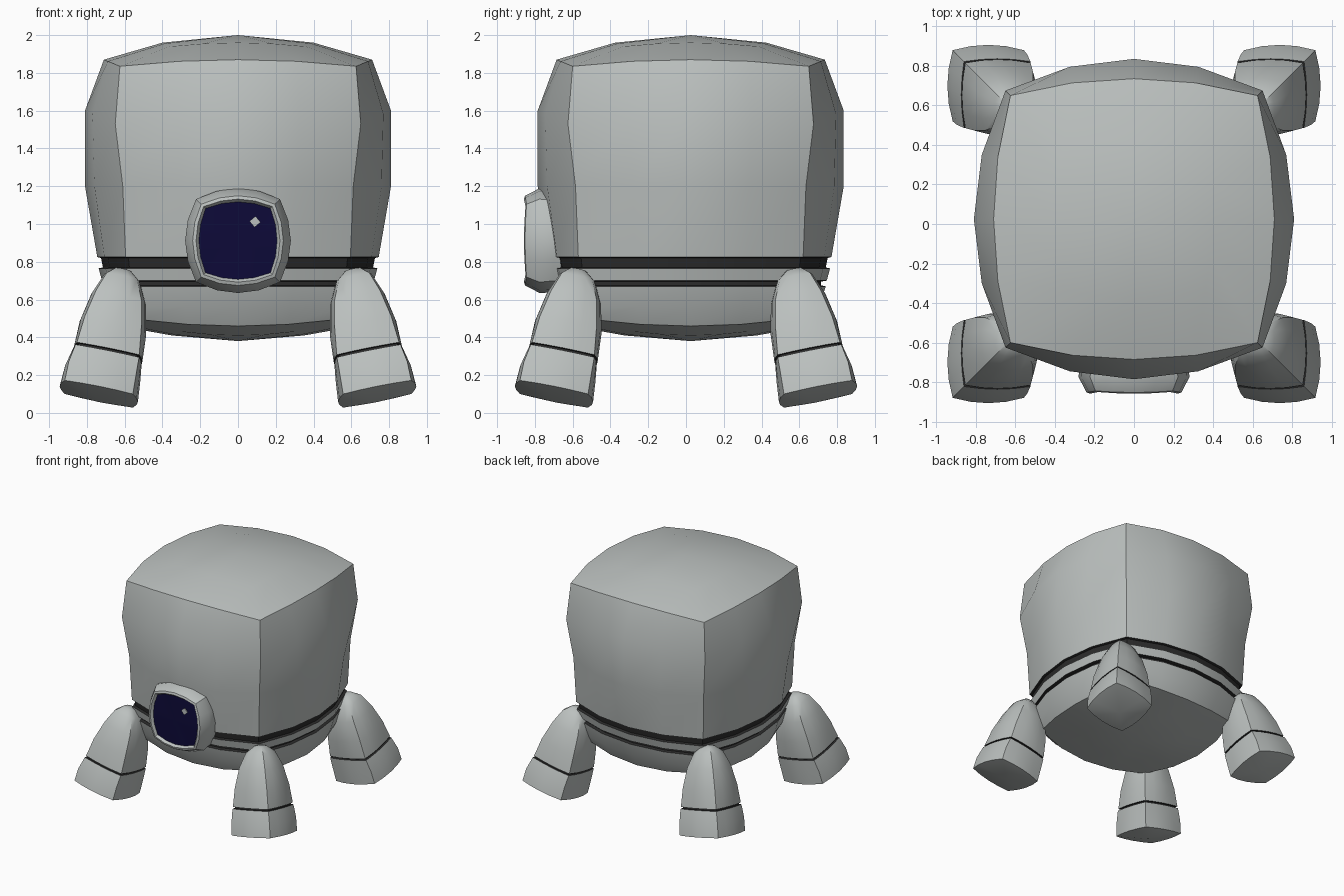
import bpy, bmesh, math

if "Cube" in bpy.data.objects:
    bpy.data.objects.remove(bpy.data.objects["Cube"])


def material(name, rgb):
    m = bpy.data.materials.new(name)
    m.diffuse_color = (*rgb, 1)
    m.use_nodes = True
    m.node_tree.nodes["Principled BSDF"].inputs["Base Color"].default_value = m.diffuse_color
    return m


MATS = [material("light grey", (0.50, 0.53, 0.52)),
        material("dark groove", (0.025, 0.025, 0.025)),
        material("navy lens", (0.004, 0.003, 0.04))]


def pillow(mid, corner):
    """Square with bowed sides: 16 points plus how near each is to a corner."""
    pts = []
    for side in range(4):
        for t in (-1, -0.5, 0, 0.5):
            u, v = corner * t, -(corner + (mid - corner) * (1 - t * t))
            for _ in range(side):
                u, v = -v, u
            pts.append((u, v, t * t))
    return pts


def loft(name, start, rings, end, place, angle=33):
    """rings: (height, mid, corner, corner height shift, centre shift, band material)."""
    bm = bmesh.new()
    loops = []
    for h, mid, corner, dh, shift, _ in rings:
        loops.append([bm.verts.new(place(u, v, h + dh * f, shift))
                      for u, v, f in pillow(mid, corner)])
    for i in range(len(loops) - 1):
        a, b = loops[i], loops[i + 1]
        for k in range(16):
            n = (k + 1) % 16
            bm.faces.new((a[k], a[n], b[n], b[k])).material_index = rings[i][5]
    # pointed caps
    for (h, shift, mat), loop in ((start, loops[0]), (end, loops[-1])):
        c = bm.verts.new(place(0, 0, h, shift))
        for k in range(16):
            bm.faces.new((loop[k], loop[(k + 1) % 16], c)).material_index = mat
    bmesh.ops.recalc_face_normals(bm, faces=bm.faces)
    me = bpy.data.meshes.new(name)
    bm.to_mesh(me)
    bm.free()
    for m in MATS:
        me.materials.append(m)
    me.shade_smooth()
    me.set_sharp_from_angle(angle=math.radians(angle))
    ob = bpy.data.objects.new(name, me)
    bpy.context.collection.objects.link(ob)
    return ob


# Body: domed shell, two dark grooves around a belt, shallow bowl below
loft("body", (0.38, 0, 0), [
    (0.41, 0.35, 0.30, 0.02, 0, 0),
    (0.46, 0.63, 0.53, 0.035, 0, 0),
    (0.56, 0.68, 0.56, 0, 0, 0),
    (0.67, 0.715, 0.58, 0, 0, 1),
    (0.675, 0.69, 0.56, 0, 0, 1),
    (0.695, 0.69, 0.56, 0, 0, 1),
    (0.70, 0.72, 0.582, 0, 0, 0),
    (0.765, 0.738, 0.592, 0, 0, 1),
    (0.77, 0.715, 0.575, 0, 0, 1),
    (0.82, 0.725, 0.58, 0, 0, 1),
    (0.825, 0.745, 0.595, 0, 0, 0),
    (1.20, 0.81, 0.61, 0, 0, 0),
    (1.60, 0.81, 0.65, -0.07, 0, 0),
    (1.87, 0.71, 0.625, -0.035, 0, 0),
    (1.96, 0.40, 0.36, -0.02, 0, 0),
], (2.0, 0, 0), lambda u, v, h, s: (u, v + 0.025, h))

# Eye: bulging housing with a sunken lens
loft("eye", (0.62, 0, 0), [
    (0.62, 0.265, 0.21, 0, 0, 0),
    (0.70, 0.277, 0.215, 0, 0, 0),
    (0.775, 0.280, 0.222, 0, 0, 0),
    (0.852, 0.240, 0.195, -0.008, 0, 0),
    (0.858, 0.222, 0.182, -0.008, 0, 0),
    (0.838, 0.207, 0.172, -0.008, 0, 2),
], (0.842, 0, 2), lambda u, v, h, s: (u, -h, 0.912 + v * 0.99))

# Lens glint: thin tilted diamond
bm = bmesh.new()
bmesh.ops.create_cube(bm, size=1)
for v in bm.verts:
    x, z = v.co.x * 0.042, v.co.z * 0.042
    a = math.radians(40)
    v.co = (0.09 + x * math.cos(a) - z * math.sin(a), -0.844 + v.co.y * 0.006,
            1.012 + x * math.sin(a) + z * math.cos(a))
me = bpy.data.meshes.new("lens_glint")
bm.to_mesh(me)
bm.free()
me.materials.append(MATS[0])
bpy.context.collection.objects.link(bpy.data.objects.new("lens_glint", me))

# Legs: four splayed stubby legs, each with a groove above the foot
LEG = [
    (0.10, 0.207, 0.18, 0, 0.737, 0),
    (0.20, 0.200, 0.178, 0, 0.718, 0),
    (0.295, 0.182, 0.168, 0, 0.692, 1),
    (0.297, 0.168, 0.154, 0, 0.691, 1),
    (0.306, 0.168, 0.154, 0, 0.689, 1),
    (0.308, 0.182, 0.165, 0, 0.688, 0),
    (0.45, 0.176, 0.150, 0, 0.662, 0),
    (0.60, 0.145, 0.120, 0, 0.632, 0),
    (0.71, 0.095, 0.080, 0, 0.615, 0),
    (0.755, 0.045, 0.035, 0, 0.61, 0),
]
for fb, sy in (("front", -1), ("back", 1)):
    for lr, sx in (("left", -1), ("right", 1)):
        loft(f"{fb}_{lr}_leg", (0.055, 0.725, 0), LEG, (0.765, 0.61, 0),
             lambda u, v, h, s: (sx * (s + u), sy * (s - 0.038 + v), h + 0.2 * (u + v)))
